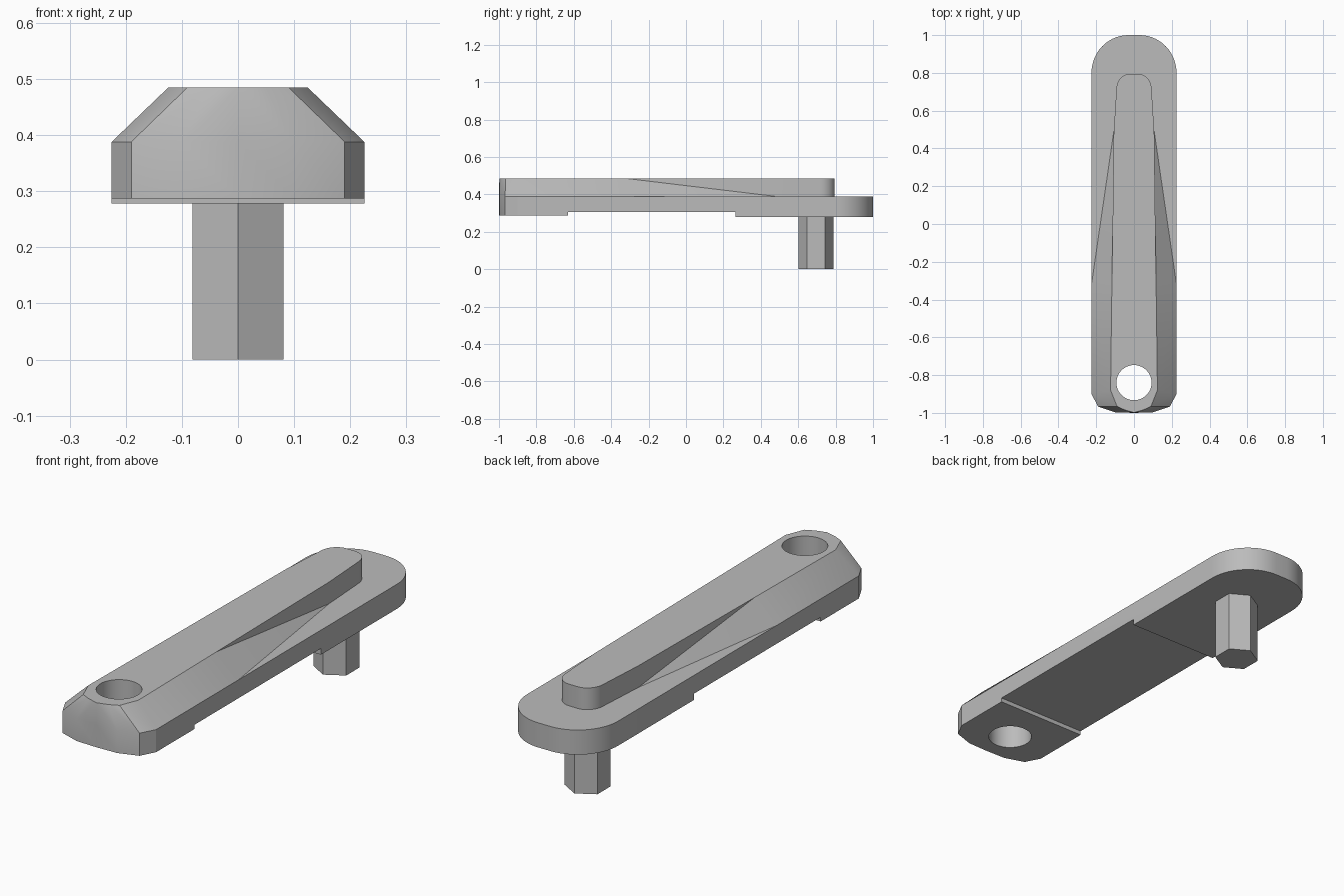
import bpy, bmesh, math

old = bpy.data.objects.get("Cube")
if old:
    bpy.data.objects.remove(old, do_unlink=True)

grey = bpy.data.materials.new("plain_grey")
grey.use_nodes = True
colour = (0.5, 0.5, 0.5, 1)
grey.diffuse_color = colour
grey.node_tree.nodes["Principled BSDF"].inputs["Base Color"].default_value = colour


def loft(name, rings):
    """Mirror half outlines (front to back, x >= 0) and join them from bottom to top."""
    bm = bmesh.new()
    halves = []
    for half, z in rings:
        right = [bm.verts.new((x, y, z)) for x, y in half]
        left = [v if abs(v.co.x) < 1e-6 else bm.verts.new((-v.co.x, v.co.y, z))
                for v in right]
        halves.append((right, left))
        if len(halves) in (1, len(rings)):
            bm.faces.new(right + [v for v in reversed(left) if v not in right])
    for low, high in zip(halves, halves[1:]):
        for b, t in zip(low, high):
            for i in range(len(b) - 1):
                bm.faces.new((t[i], b[i], b[i + 1]))
                bm.faces.new((t[i], b[i + 1], t[i + 1]))
    bmesh.ops.recalc_face_normals(bm, faces=bm.faces)
    flat = [e for e in bm.edges if len(e.link_faces) == 2 and e.calc_face_angle(0) < 0.002]
    bmesh.ops.dissolve_edges(bm, edges=flat, use_verts=False)
    mesh = bpy.data.meshes.new(name)
    bm.to_mesh(mesh)
    bm.free()
    obj = bpy.data.objects.new(name, mesh)
    bpy.context.collection.objects.link(obj)
    mesh.materials.append(grey)
    return obj


def arc(cx, cy, rx, ry, steps=14):
    """Quarter round from the side to the back."""
    return [(cx + rx * math.cos(a), cy + ry * math.sin(a))
            for a in (math.pi / 2 * i / steps for i in range(steps + 1))]


def combine(target, tool, operation):
    mod = target.modifiers.new(operation.lower(), 'BOOLEAN')
    mod.object = tool
    mod.operation = operation
    mod.solver = 'EXACT'
    bpy.context.view_layer.objects.active = target
    bpy.ops.object.modifier_apply(modifier=mod.name)
    bpy.data.objects.remove(tool, do_unlink=True)


def box(y0, y1, z0, z1):
    bpy.ops.mesh.primitive_cube_add(size=1, location=(0, (y0 + y1) / 2, (z0 + z1) / 2))
    obj = bpy.context.object
    obj.scale = (1, y1 - y0, z1 - z0)
    obj.hide_render = True
    return obj


SLAB_BOTTOM, SLAB_TOP, RIDGE_TOP = 0.278, 0.388, 0.485
nose = [(0, -1), (0.1, -0.997), (0.19, -0.967), (0.225, -0.9)]

# lower slab with a rounded back end
slab = nose + [(0.225, -0.32)] + arc(0.03, 0.8, 0.195, 0.2) + [(0, 1)]
arm = loft("lever_arm", [(slab, SLAB_BOTTOM), (slab, SLAB_TOP)])

# raised ridge: sloped flanks that sweep into an upright wall
tail = [(0.107, 0.49)] + arc(0.022, 0.715, 0.071, 0.08, 10) + [(0, 0.795)]
foot = nose + [(0.225, -0.32)] + tail
crest = [(0, -0.998), (0.05, -0.984), (0.09, -0.965), (0.124, -0.88), (0.117, -0.32)] + tail
ridge = loft("ridge", [(foot, SLAB_TOP), (crest, RIDGE_TOP)])
combine(arm, ridge, 'UNION')

# stepped underside
combine(arm, box(-1.2, -0.63, 0.1, 0.287), 'DIFFERENCE')
combine(arm, box(-0.63, 0.265, 0.1, 0.306), 'DIFFERENCE')

# round through hole
bpy.ops.mesh.primitive_cylinder_add(vertices=48, radius=0.093, depth=1, location=(0, -0.84, 0.4))
bpy.context.object.hide_render = True
combine(arm, bpy.context.object, 'DIFFERENCE')
arm.data.materials.clear()
arm.data.materials.append(grey)

# hexagonal peg below the rounded end
bpy.ops.mesh.primitive_cylinder_add(vertices=6, radius=0.094, depth=0.29, location=(0, 0.695, 0.145))
peg = bpy.context.object
peg.name = "hex_peg"
peg.data.materials.append(grey)

bpy.ops.object.select_all(action='DESELECT')
arm.select_set(True)
bpy.context.view_layer.objects.active = arm
bpy.ops.object.shade_smooth_by_angle(angle=math.radians(25))
